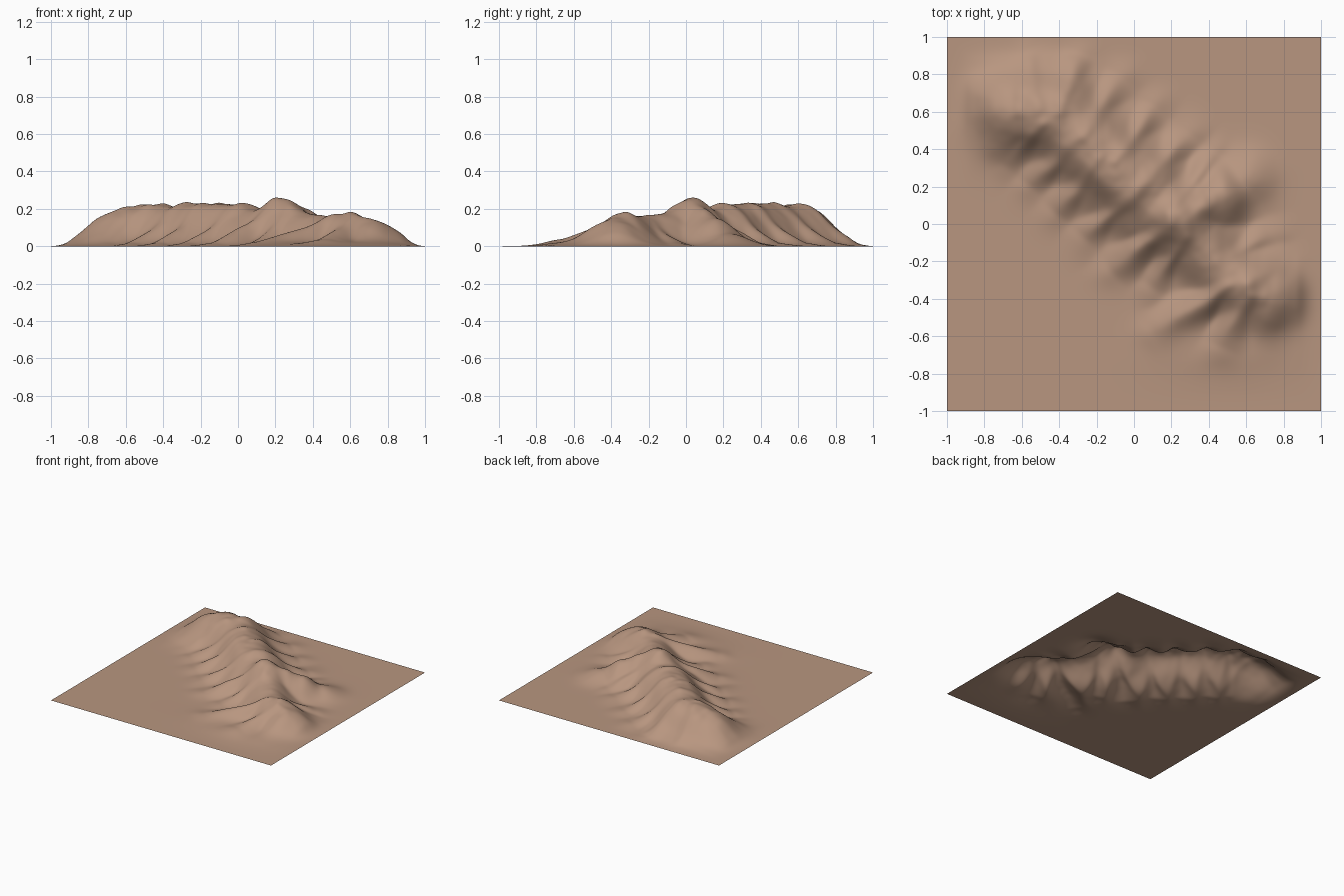
import bpy, bmesh, math
from mathutils import Vector, noise

cube = bpy.data.objects.get("Cube")
if cube:
    bpy.data.objects.remove(cube, do_unlink=True)

GRID = 180

# Crest lines as (x, y, height)
main_crest = [(-.64, .6, .185), (-.55, .61, .215), (-.43, .59, .23), (-.3, .49, .219),
              (-.1, .3, .233), (.02, .2, .228), (.11, .11, .205), (.23, .03, .232)]
saddle = [(.23, .03, .232), (.34, -.09, .185), (.45, -.22, .158),
          (.59, -.33, .178), (.72, -.38, .142)]
east_arm = [(.23, .03, .225), (.38, .1, .205), (.47, .15, .16), (.58, .23, .07)]

# Side spurs as start (x, y, height), end (x, y)
spurs = [
    # south-west side
    ((-.62, .6, .18), (-.84, .46)), ((-.48, .55, .2), (-.7, .32)),
    ((-.32, .45, .2), (-.56, .2)), ((-.18, .34, .2), (-.42, .06)),
    ((0, .18, .2), (-.27, -.08)), ((.2, 0, .22), (-.12, -.25)),
    ((.27, -.06, .19), (.1, -.33)), ((.52, -.33, .165), (.1, -.58)),
    ((.62, -.38, .16), (.46, -.66)),
    # north-east side
    ((-.5, .62, .2), (-.58, .92)), ((-.4, .6, .21), (-.3, .92)),
    ((-.28, .48, .21), (-.06, .78)), ((-.1, .32, .22), (.1, .62)),
    ((.04, .2, .2), (.3, .5)), ((.2, .06, .22), (.44, .38)),
    ((.45, -.2, .15), (.74, -.06)), ((.6, -.32, .17), (.86, -.22)),
    ((.7, -.38, .14), (.88, -.46)),
]


def ridge(p, a, b, width, power):
    """Height of a rounded ridge running from a to b."""
    a2, b2 = Vector(a[:2]), Vector(b[:2])
    ab = b2 - a2
    t = max(0, min(1, (p - a2).dot(ab) / ab.length_squared))
    d = (p - a2 - ab * t).length
    return (a[2] + (b[2] - a[2]) * t) * math.exp(-(d / width) ** power)


def chain(p, points, width, power):
    return max(ridge(p, a, b, width, power) for a, b in zip(points, points[1:]))


def height(x, y):
    # Warp the plan slightly so the spurs wander
    p = Vector((x, y))
    p.x += .025 * noise.noise(Vector((x * 5, y * 5, 2)))
    p.y += .025 * noise.noise(Vector((x * 5, y * 5, 7)))
    parts = [chain(p, main_crest, .215, 2.4), chain(p, saddle, .175, 2.2),
             chain(p, east_arm, .14, 2)]
    parts += [ridge(p, s, (*e, .02), .085, 1.8) for s, e in spurs]
    h = sum(v ** 7 for v in parts) ** (1 / 7)
    # Low apron south of the second hill
    h += .02 * math.exp(-((x - .5) / .35) ** 2 - ((y + .68) / .14) ** 2)
    h *= 1 + .06 * noise.fractal(Vector((x * 6, y * 6, 1)), 1, 2, 3)
    # Fade to flat ground at the border
    edge = max(abs(x), abs(y))
    return max(0, h * min(1, (1 - edge) / .12)) * .97


# Terrain sheet
bm = bmesh.new()
bmesh.ops.create_grid(bm, x_segments=GRID, y_segments=GRID, size=1)
for v in bm.verts:
    v.co.z = height(v.co.x, v.co.y)
inner = [v for v in bm.verts if not v.is_boundary]
for _ in range(5):
    bmesh.ops.smooth_vert(bm, verts=inner, factor=.5, use_axis_z=True)
for f in bm.faces:
    f.smooth = True

mesh = bpy.data.meshes.new("mountain_terrain")
bm.to_mesh(mesh)
bm.free()
terrain = bpy.data.objects.new("mountain_terrain", mesh)
bpy.context.collection.objects.link(terrain)

# Sandy earth colour
earth = bpy.data.materials.new("sandy_earth")
earth.use_nodes = True
colour = (.48, .305, .215, 1)
earth.diffuse_color = colour
earth.node_tree.nodes["Principled BSDF"].inputs["Base Color"].default_value = colour
mesh.materials.append(earth)
